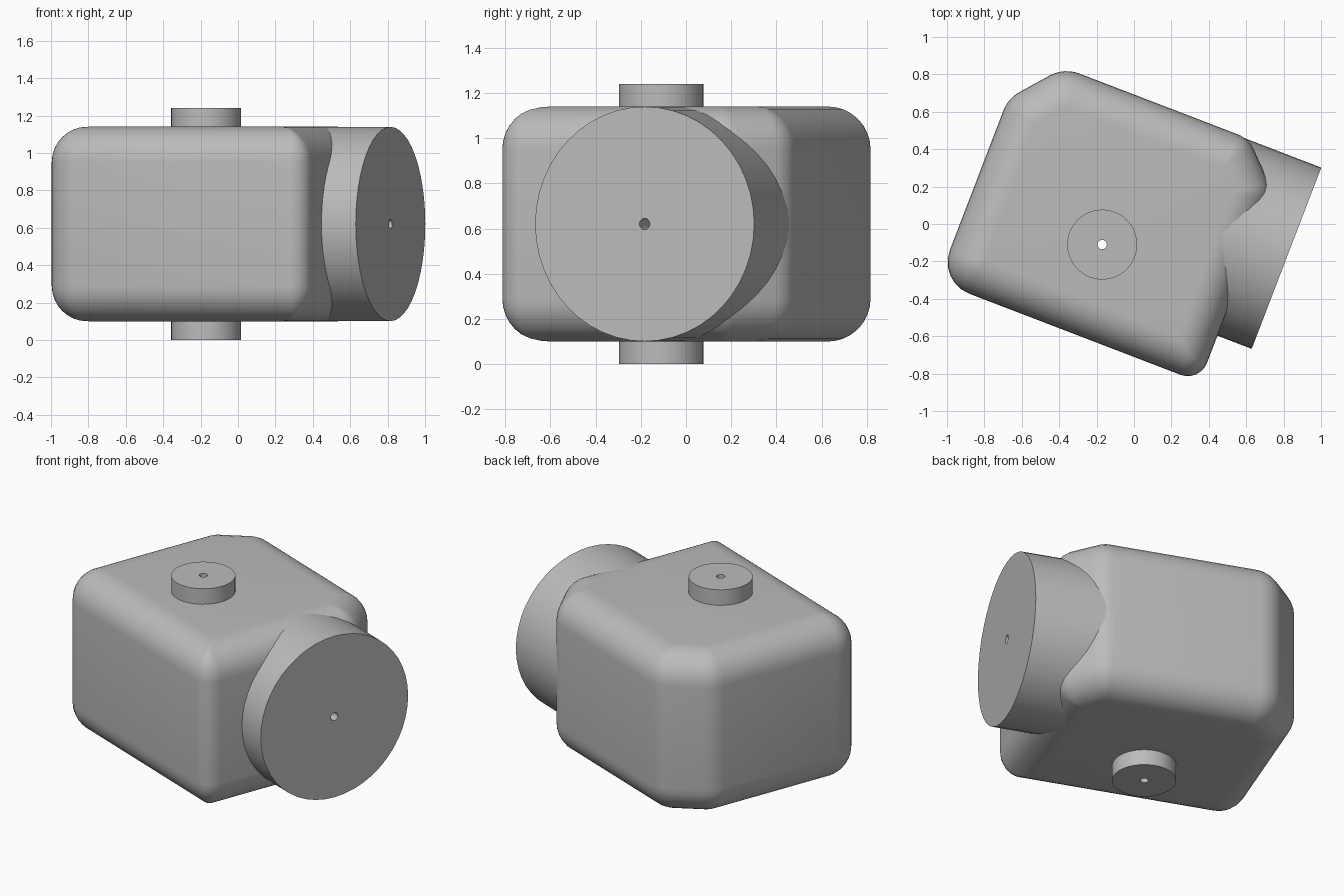
import bpy, bmesh, math
from mathutils import Matrix, Vector

if "Cube" in bpy.data.objects:
    bpy.data.objects.remove(bpy.data.objects["Cube"], do_unlink=True)

# Frame of the turned assembly: origin on the pivot axis
FRAME = Matrix.Translation((-0.17, -0.11, 0)) @ Matrix.Rotation(math.radians(-21), 4, 'Z')
BOTTOM, TOP, MID = 0.10, 1.14, 0.62
EDGE = 0.19

grey = bpy.data.materials.new("plain grey")
grey.use_nodes = True
grey.diffuse_color = (0.5, 0.5, 0.5, 1)
grey.node_tree.nodes["Principled BSDF"].inputs["Base Color"].default_value = (0.5, 0.5, 0.5, 1)


def finish(bm, name):
    bmesh.ops.recalc_face_normals(bm, faces=bm.faces)
    bm.transform(FRAME)
    mesh = bpy.data.meshes.new(name)
    bm.to_mesh(mesh)
    bm.free()
    mesh.materials.append(grey)
    ob = bpy.data.objects.new(name, mesh)
    bpy.context.collection.objects.link(ob)
    return ob


def cylinder(name, radius, start, end, sides):
    start, end = Vector(start), Vector(end)
    axis = end - start
    turn = Vector((0, 0, 1)).rotation_difference(axis).to_matrix().to_4x4()
    bm = bmesh.new()
    bmesh.ops.create_cone(bm, cap_ends=True, segments=sides, radius1=radius, radius2=radius,
                          depth=axis.length, matrix=Matrix.Translation((start + end) / 2) @ turn)
    return finish(bm, name)


# Plan of the housing: corner x, y and rounding radius, anticlockwise
PLAN = [(-0.75, -0.5, 0.18), (0.75, -0.5, 0.11), (0.75, 0.59, 0.16),
        (0.53, 0.81, 0.16), (-0.53, 0.81, 0.19), (-0.75, 0.55, 0.19)]


def outline(inset, steps=6):
    """Rounded plan pulled inward by the given inset."""
    points = []
    for i, (x, y, radius) in enumerate(PLAN):
        here = Vector((x, y))
        before = Vector(PLAN[i - 1][:2])
        after = Vector(PLAN[(i + 1) % len(PLAN)][:2])
        d1, d2 = (here - before).normalized(), (after - here).normalized()
        n1, n2 = Vector((d1.y, -d1.x)), Vector((d2.y, -d2.x))
        miter = (n1 + n2) / (1 + n1.dot(n2))
        r = max(radius - inset, 0.015)
        centre = here - miter * (inset + r)
        a1 = math.atan2(n1.y, n1.x)
        sweep = n1.angle(n2)
        for s in range(steps + 1):
            a = a1 + sweep * s / steps
            points.append(centre + r * Vector((math.cos(a), math.sin(a))))
    return points


# Housing: stacked outlines with rounded top and bottom edges
bm = bmesh.new()
rings = []
for side, order in ((-1, range(8, -1, -1)), (1, range(9))):
    for k in order:
        a = math.pi / 2 * k / 8
        z = MID + side * ((TOP - BOTTOM) / 2 - EDGE + EDGE * math.sin(a))
        rings.append([bm.verts.new((p.x, p.y, z)) for p in outline(EDGE * (1 - math.cos(a)))])
for low, high in zip(rings, rings[1:]):
    for i in range(len(low)):
        j = (i + 1) % len(low)
        bm.faces.new((low[i], low[j], high[j], high[i]))
bm.faces.new(rings[0])
bm.faces.new(rings[-1])
housing = finish(bm, "housing")

# Side barrel and the two pivot pins
barrel = cylinder("side_barrel", 0.519, (0.42, 0.285, MID), (0.946, 0.285, MID), 48)
top_pin = cylinder("top_pin", 0.187, (0, 0, 1.10), (0, 0, 1.24), 48)
bottom_pin = cylinder("bottom_pin", 0.187, (0, 0, 0), (0, 0, 0.14), 48)

# Drilled holes: one through the pivot, one along the barrel
pivot_drill = cylinder("pivot_drill", 0.025, (0, 0, -0.1), (0, 0, 1.4), 16)
barrel_drill = cylinder("barrel_drill", 0.025, (0.6, 0.285, MID), (1.1, 0.285, MID), 16)


def drill(ob, cutter):
    mod = ob.modifiers.new("hole", 'BOOLEAN')
    mod.operation = 'DIFFERENCE'
    mod.solver = 'EXACT'
    mod.object = cutter
    bpy.context.view_layer.objects.active = ob
    bpy.ops.object.modifier_apply(modifier=mod.name)


for part in (housing, top_pin, bottom_pin):
    drill(part, pivot_drill)
for part in (housing, barrel):
    drill(part, barrel_drill)
for cutter in (pivot_drill, barrel_drill):
    bpy.data.objects.remove(cutter, do_unlink=True)

# Smooth shading with sharp rims
bpy.ops.object.select_all(action='DESELECT')
for part in (housing, barrel, top_pin, bottom_pin):
    part.select_set(True)
bpy.context.view_layer.objects.active = housing
bpy.ops.object.shade_smooth_by_angle(angle=math.radians(35))
